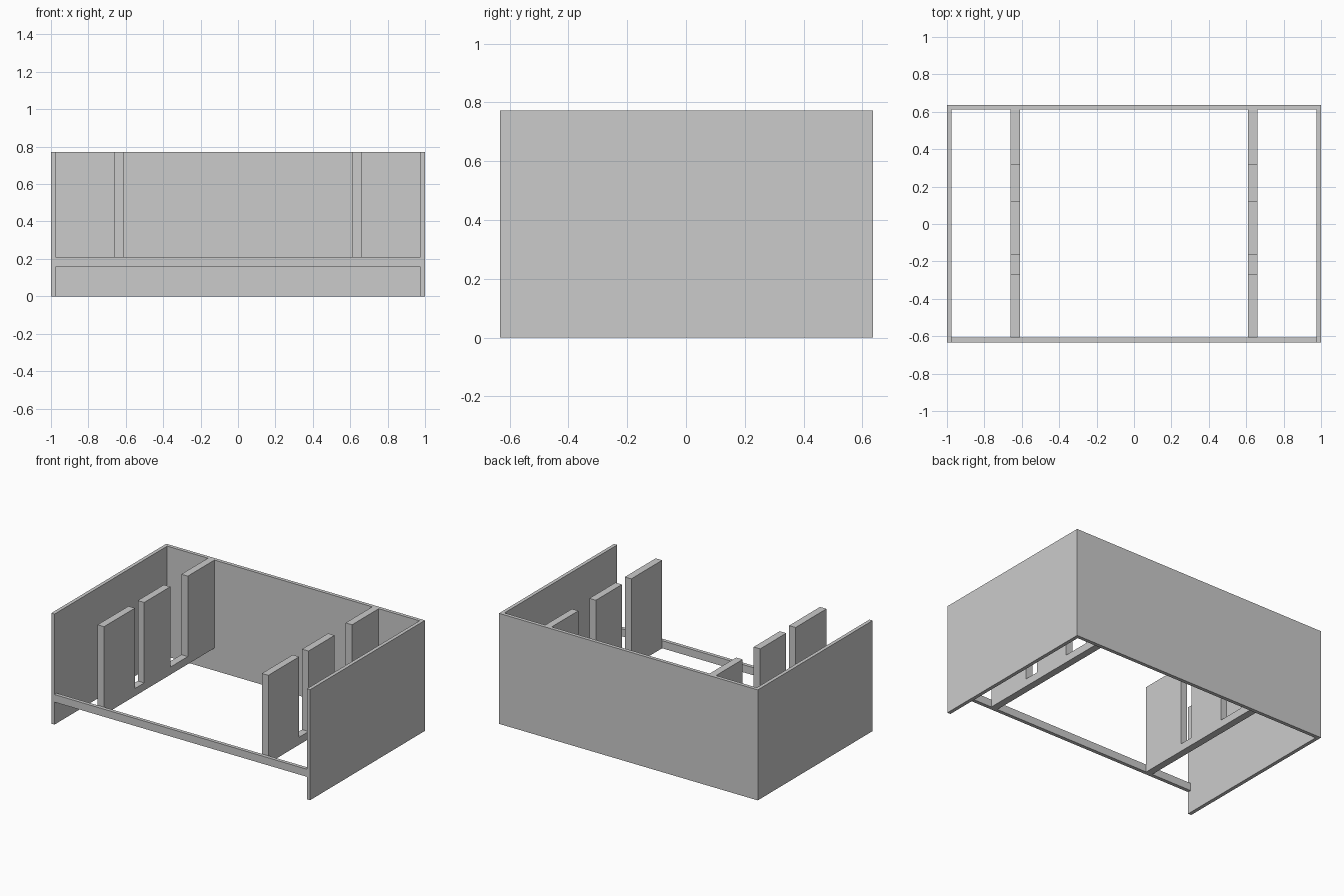
import bpy
import bmesh
from mathutils import Matrix, Vector

if "Cube" in bpy.data.objects:
    bpy.data.objects.remove(bpy.data.objects["Cube"], do_unlink=True)

grey = bpy.data.materials.new("plain grey")
grey.use_nodes = True
colour = (0.6, 0.6, 0.6, 1)
grey.diffuse_color = colour
grey.node_tree.nodes["Principled BSDF"].inputs["Base Color"].default_value = colour

# Overall sizes
HALF_X, FRONT, BACK, TOP = 1.0, -0.633, 0.636, 0.772
WALL = 0.025
RAIL_LOW, RAIL_TOP = 0.157, 0.21
PART_IN, PART_OUT = 0.61, 0.66
INNER_FRONT, INNER_BACK = FRONT + WALL, BACK - WALL


def finish(name, bm):
    bmesh.ops.recalc_face_normals(bm, faces=bm.faces)
    mesh = bpy.data.meshes.new(name)
    bm.to_mesh(mesh)
    bm.free()
    mesh.materials.append(grey)
    obj = bpy.data.objects.new(name, mesh)
    bpy.context.collection.objects.link(obj)
    return obj


def box(name, low, high):
    low, high = Vector(low), Vector(high)
    bm = bmesh.new()
    place = Matrix.Translation((low + high) / 2) @ Matrix.Diagonal((*(high - low), 1))
    bmesh.ops.create_cube(bm, size=1, matrix=place)
    return finish(name, bm)


def partition(name, x0, x1, slots):
    """Upright panel with slots open at the top, extruded across its thickness."""
    outline = [(INNER_FRONT, RAIL_LOW), (INNER_FRONT, TOP)]
    for a, b in slots:
        outline += [(a, TOP), (a, RAIL_TOP), (b, RAIL_TOP), (b, TOP)]
    outline += [(INNER_BACK, TOP), (INNER_BACK, RAIL_LOW)]
    bm = bmesh.new()
    face = bm.faces.new([bm.verts.new((x0, y, z)) for y, z in outline])
    result = bmesh.ops.extrude_face_region(bm, geom=[face])
    moved = [v for v in result["geom"] if isinstance(v, bmesh.types.BMVert)]
    bmesh.ops.translate(bm, verts=moved, vec=(x1 - x0, 0, 0))
    return finish(name, bm)


# Outer shell: back wall, and a front rail between the two side walls
box("back_wall", (-HALF_X + WALL, INNER_BACK, 0), (HALF_X - WALL, BACK, TOP))
box("front_rail", (-HALF_X + WALL, FRONT, RAIL_LOW), (HALF_X - WALL, INNER_FRONT, RAIL_TOP))

# Side walls and slotted partitions, one of each per side
for side, s in (("left", 1), ("right", -1)):
    xs = sorted((s * HALF_X, s * (HALF_X - WALL)))
    box(side + "_wall", (xs[0], FRONT, 0), (xs[1], BACK, TOP))
    xs = sorted((s * PART_IN, s * PART_OUT))
    partition(side + "_partition", *xs, [(-0.267, -0.164), (0.124, 0.317)])
